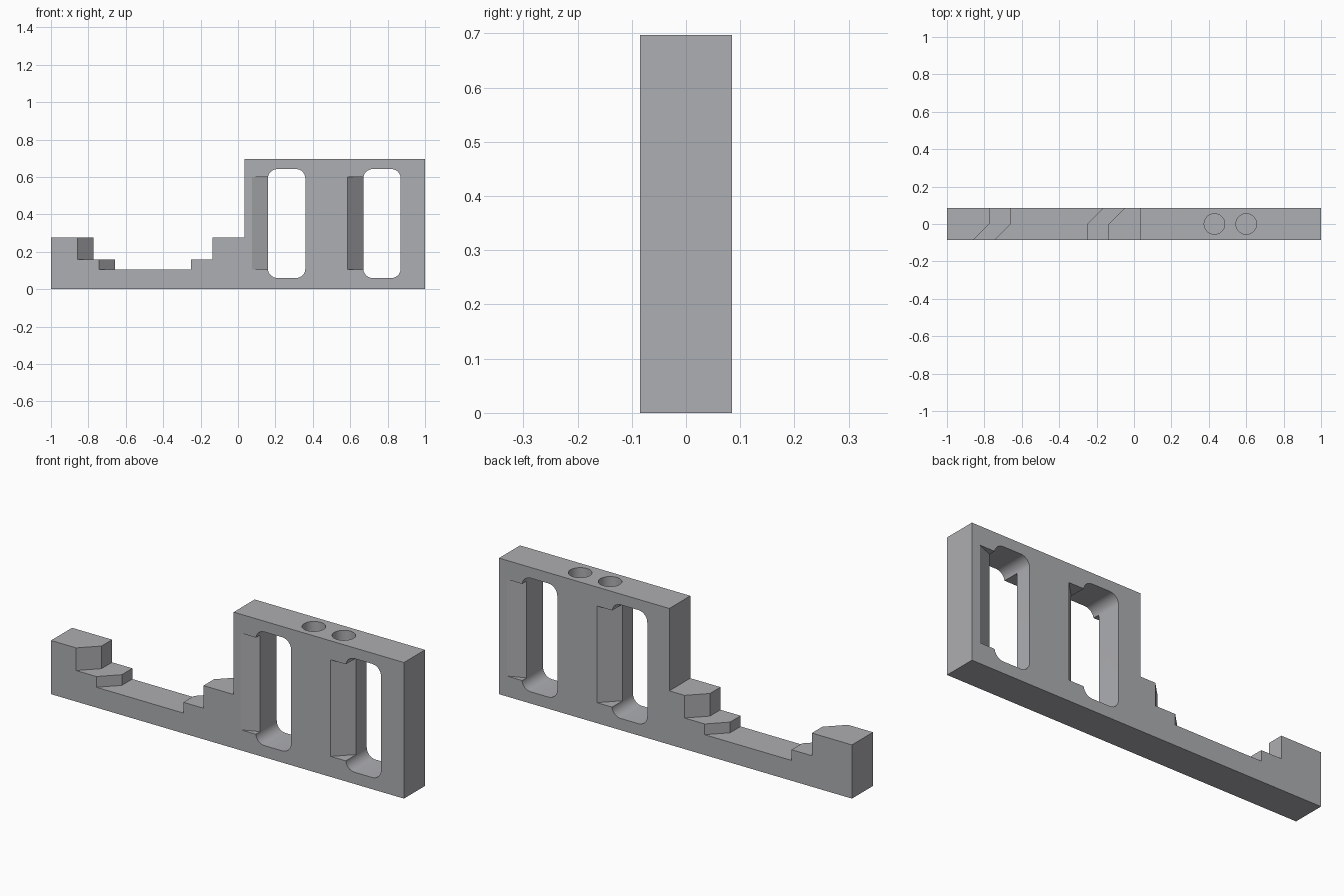
import bpy, bmesh, math
from mathutils import Vector

if "Cube" in bpy.data.objects:
    bpy.data.objects.remove(bpy.data.objects["Cube"])

HALF = 0.085   # half thickness of the plate
OVER = 0.1     # cutters reach past the faces


def prism(name, pts, axis, lo, hi):
    """Extrude a 2D outline along y (pts are x,z) or z (pts are x,y)."""
    def at(p, d):
        return Vector((p[0], d, p[1])) if axis == 'y' else Vector((p[0], p[1], d))
    bm = bmesh.new()
    face = bm.faces.new([bm.verts.new(at(p, lo)) for p in pts])
    ext = bmesh.ops.extrude_face_region(bm, geom=[face])
    verts = [v for v in ext['geom'] if isinstance(v, bmesh.types.BMVert)]
    bmesh.ops.translate(bm, verts=verts, vec=at((0, 0), hi - lo))
    bmesh.ops.recalc_face_normals(bm, faces=bm.faces)
    mesh = bpy.data.meshes.new(name)
    bm.to_mesh(mesh)
    bm.free()
    obj = bpy.data.objects.new(name, mesh)
    bpy.context.collection.objects.link(obj)
    return obj


def rounded_rect(x0, x1, z0, z1, r, n=8):
    pts = []
    for k, (cx, cz) in enumerate([(x1 - r, z1 - r), (x0 + r, z1 - r),
                                  (x0 + r, z0 + r), (x1 - r, z0 + r)]):
        for i in range(n + 1):
            a = math.pi / 2 * (k + i / n)
            pts.append((cx + r * math.cos(a), cz + r * math.sin(a)))
    return pts


def circle(cx, r, n=32):
    return [(cx + r * math.cos(2 * math.pi * i / n),
             r * math.sin(2 * math.pi * i / n)) for i in range(n)]


# Plate: tall block on the right, low arm on the left
plate = prism("stepped_plate", [(-1, 0), (1, 0), (1, 0.697), (0.035, 0.697),
                                (0.035, 0.275), (-1, 0.275)], 'y', -HALF, HALF)
cutters = []

# Stepped gap with slanted ends: front left and back right
for name, left, right, z in (("upper_step_cutter", -0.773, -0.136, 0.159),
                             ("lower_step_cutter", -0.658, -0.25, 0.104)):
    cutters.append(prism(name, [(left - OVER, -OVER), (left, 0), (left, OVER),
                                (right + OVER, OVER), (right, 0), (right, -OVER)],
                         'z', z, 0.4))

# Windows, each with a recess on the front left and the back right
for name, x, front_depth, back_depth in (("inner_window", 0.16, 0.035, HALF),
                                         ("outer_window", 0.67, HALF, 0.035)):
    x1 = x + 0.2
    cutters.append(prism(name + "_cutter", rounded_rect(x, x1, 0.06, 0.642, 0.05),
                         'y', -OVER, OVER))
    for part, edge, side, depth in (("_front", x, -1, front_depth),
                                    ("_back", x1, 1, back_depth)):
        k = OVER / HALF
        inner = side * (HALF - depth)
        reach = edge + side * 0.085 * k
        far = inner + side * depth * k
        mid = edge - side * 0.1
        cutters.append(prism(name + part + "_recess_cutter",
                             [(edge, inner), (reach, far), (mid, far), (mid, inner)],
                             'z', 0.105, 0.6))

# Round blind holes in the top
for i, x in enumerate((0.43, 0.6)):
    cutters.append(prism("top_hole_cutter_%d" % (i + 1), circle(x, 0.055),
                         'z', 0.607, 0.8))

# Cut, bake and remove the cutters
for c in cutters:
    c.hide_render = True
    mod = plate.modifiers.new(c.name, 'BOOLEAN')
    mod.operation = 'DIFFERENCE'
    mod.solver = 'EXACT'
    mod.object = c
bpy.context.view_layer.objects.active = plate
plate.select_set(True)
for mod in list(plate.modifiers):
    bpy.ops.object.modifier_apply(modifier=mod.name)
for c in cutters:
    bpy.data.objects.remove(c)

# Finish
grey = bpy.data.materials.new("plain grey")
grey.diffuse_color = (0.42, 0.425, 0.445, 1)
grey.use_nodes = True
grey.node_tree.nodes["Principled BSDF"].inputs["Base Color"].default_value = grey.diffuse_color
plate.data.materials.clear()
plate.data.materials.append(grey)
for p in plate.data.polygons:
    p.material_index = 0
bpy.ops.object.shade_smooth_by_angle(angle=math.radians(20))
